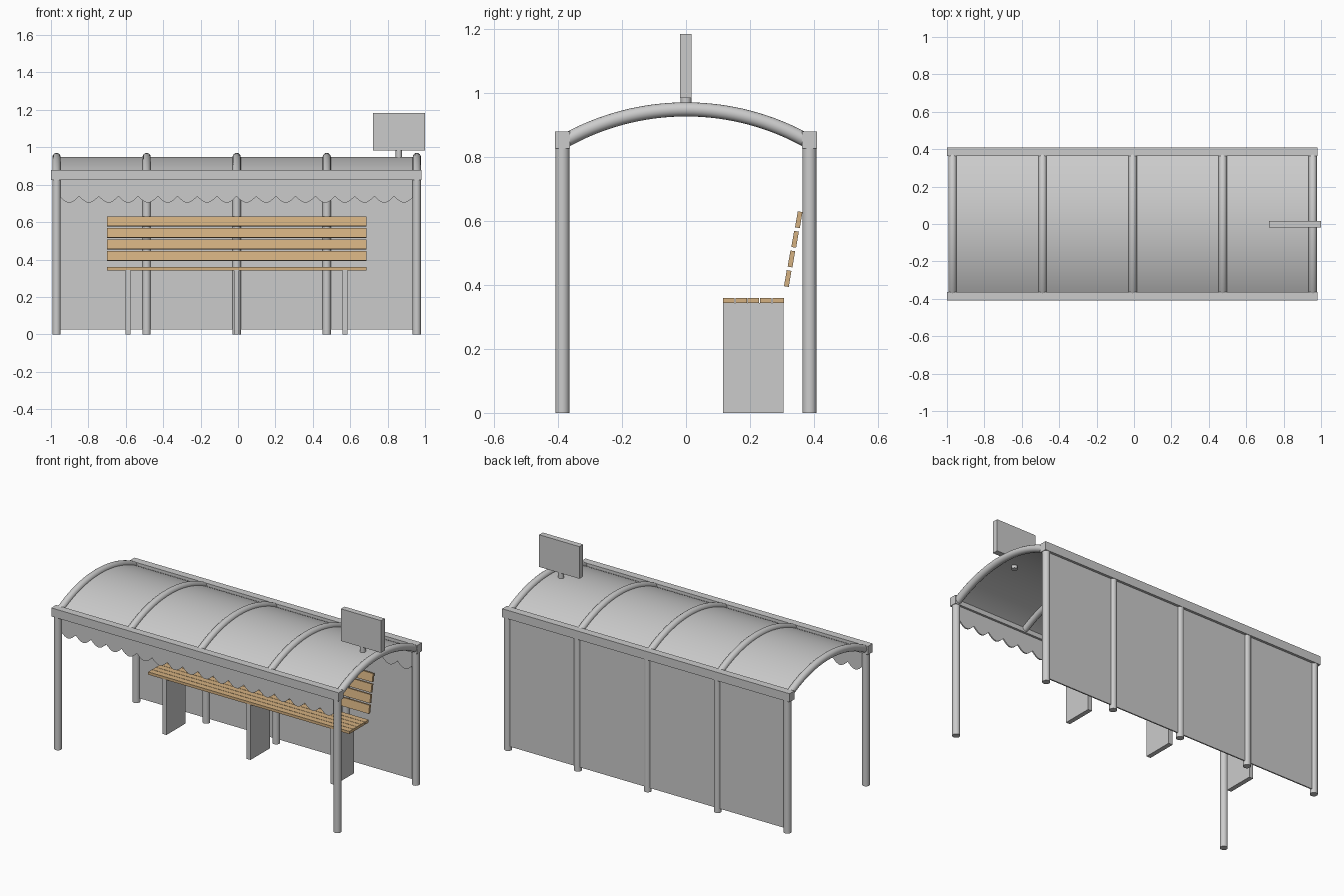
import bpy, bmesh, math
from mathutils import Matrix

if "Cube" in bpy.data.objects:
    bpy.data.objects.remove(bpy.data.objects["Cube"])

wood = bpy.data.materials.new("wood")
wood.diffuse_color = (0.66, 0.44, 0.22, 1)
wood.use_nodes = True
wood.node_tree.nodes["Principled BSDF"].inputs["Base Color"].default_value = wood.diffuse_color
POST_X = [-0.97 + 0.4815 * i for i in range(5)]
ROW_Y = 0.386
R, CZ = 0.7775, 0.1705             # roof arc radius and centre height
HALF = math.asin(ROW_Y / R)


def finish(bm, name, mat=None, smooth=False):
    bmesh.ops.recalc_face_normals(bm, faces=bm.faces)
    me = bpy.data.meshes.new(name)
    bm.to_mesh(me)
    bm.free()
    ob = bpy.data.objects.new(name, me)
    bpy.context.collection.objects.link(ob)
    if mat:
        me.materials.append(mat)
    if smooth:
        bpy.ops.object.select_all(action='DESELECT')
        ob.select_set(True)
        bpy.context.view_layer.objects.active = ob
        bpy.ops.object.shade_smooth_by_angle(angle=math.radians(40))
    return ob


def box(name, centre, size, mat=None, tilt=0):
    bm = bmesh.new()
    m = Matrix.Translation(centre) @ Matrix.Rotation(tilt, 4, 'X') @ Matrix.Diagonal((*size, 1))
    bmesh.ops.create_cube(bm, size=1, matrix=m)
    return finish(bm, name, mat)


def cylinder(name, x, y, z0, z1, r):
    bm = bmesh.new()
    bmesh.ops.create_cone(bm, cap_ends=True, segments=24, radius1=r, radius2=r, depth=z1 - z0,
                          matrix=Matrix.Translation((x, y, (z0 + z1) / 2)))
    return finish(bm, name, smooth=True)


def sweep(name, profile, steps=32):
    """Sweep an (x, radius) profile along the roof arc."""
    bm = bmesh.new()
    rings = []
    for i in range(steps + 1):
        a = -HALF + 2 * HALF * i / steps
        rings.append([bm.verts.new((x, r * math.sin(a), CZ + r * math.cos(a))) for x, r in profile])
    n = len(profile)
    for p, q in zip(rings, rings[1:]):
        for k in range(n):
            bm.faces.new((p[k], p[(k + 1) % n], q[(k + 1) % n], q[k]))
    bm.faces.new(rings[0])
    bm.faces.new(rings[-1])
    return finish(bm, name, smooth=True)


def valance(name, y, x0=-0.955, x1=0.94, count=18, thick=0.008):
    """Hanging strip with a scalloped lower edge."""
    bm = bmesh.new()
    w = (x1 - x0) / count
    for i in range(count):
        left = x0 + i * w
        pts = [(left + w * t / 8, 0.738 - 0.034 * math.sin(math.pi * t / 8)) for t in range(9)]
        pts += [(left + w, 0.84), (left, 0.84)]
        bm.faces.new([bm.verts.new((x, y - thick / 2, z)) for x, z in pts])
    bmesh.ops.remove_doubles(bm, verts=bm.verts, dist=1e-5)
    geo = bmesh.ops.extrude_face_region(bm, geom=bm.faces[:])["geom"]
    bmesh.ops.translate(bm, vec=(0, thick, 0),
                        verts=[v for v in geo if isinstance(v, bmesh.types.BMVert)])
    return finish(bm, name)


# Posts: five at the back, two at the front corners
for x in POST_X:
    cylinder("back_post", x, ROW_Y, 0, 0.84, 0.022)
for x in (POST_X[0], POST_X[-1]):
    cylinder("front_post", x, -ROW_Y, 0, 0.84, 0.022)

# Long beams and scalloped valances
for side, s in (("front", -1), ("back", 1)):
    box(side + "_beam", (-0.01, s * ROW_Y, 0.852), (1.98, 0.047, 0.053))
    valance(side + "_valance", s * 0.38)

# Roof arches and curved roof sheet
for x in POST_X:
    sweep("roof_arch", [(x + 0.022 * math.cos(2 * math.pi * k / 16),
                         R + 0.022 * math.sin(2 * math.pi * k / 16)) for k in range(16)])
sweep("roof_panel", [(POST_X[0], R - 0.004), (POST_X[-1], R - 0.004),
                     (POST_X[-1], R + 0.001), (POST_X[0], R + 0.001)])

# Back wall
box("back_panel", (-0.007, 0.39, 0.43), (POST_X[-1] - POST_X[0], 0.008, 0.81))

# Bench: leg panels, seat slats, tilted backrest slats
for x in (-0.588, -0.008, 0.572):
    box("bench_leg", (x, 0.21, 0.172), (0.028, 0.19, 0.344))
for i in range(5):
    box("seat_slat", (-0.007, 0.1335 + 0.0385 * i, 0.351), (1.386, 0.036, 0.017), wood)
for i in range(4):
    t = (i + 0.5) / 4
    box("backrest_slat", (-0.007, 0.312 + 0.046 * t, 0.389 + 0.245 * t),
        (1.386, 0.015, 0.051), wood, -math.atan2(0.042, 0.245))

# Sign on the roof
cylinder("sign_post", 0.86, 0, 0.925, 0.99, 0.017)
box("sign_board", (0.861, -0.001, 1.084), (0.277, 0.036, 0.2))
